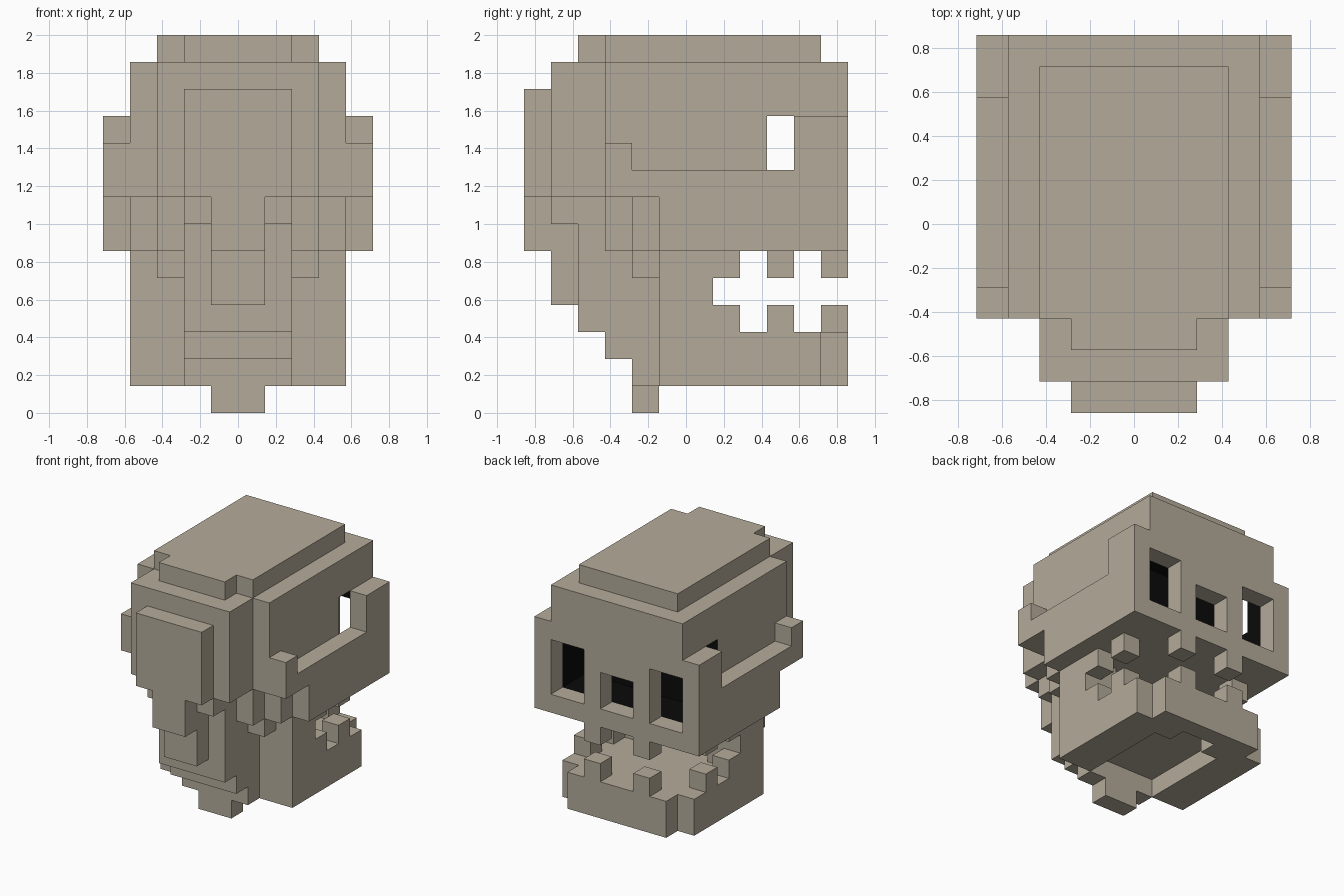
import bpy, bmesh
from mathutils import Vector

cube = bpy.data.objects.get("Cube")
if cube:
    bpy.data.objects.remove(cube, do_unlink=True)

U = 1 / 7  # one block


def material(name, rgb):
    m = bpy.data.materials.new(name)
    m.use_nodes = True
    m.diffuse_color = (*rgb, 1)
    bsdf = next(n for n in m.node_tree.nodes if n.type == 'BSDF_PRINCIPLED')
    bsdf.inputs["Base Color"].default_value = (*rgb, 1)
    bsdf.inputs["Roughness"].default_value = 0.9
    return m


BONE = material("bone", (0.456, 0.407, 0.323))
DARK = material("dark_hollow", (0.003, 0.003, 0.003))


def cells(boxes, mirror=False):
    """Grid cells filled by boxes given as (x0, x1, y0, y1, z0, z1)."""
    out = set()
    for x0, x1, y0, y1, z0, z1 in boxes:
        for x in range(x0, x1):
            for y in range(y0, y1):
                for z in range(z0, z1):
                    out.add((x, y, z))
                    if mirror:
                        out.add((-1 - x, y, z))
    return out


# hollow behind the eyes and nose
HOLLOW = cells([(-4, 4, 3, 5, 7, 11)])


def block_part(name, solid):
    """Skin the exposed sides of a set of cells and merge flat areas."""
    bm = bmesh.new()
    for c in solid:
        for axis in range(3):
            for sign in (-1, 1):
                n = list(c)
                n[axis] += sign
                n = tuple(n)
                if n in solid:
                    continue
                a, b = (axis + 1) % 3, (axis + 2) % 3
                corners = [(0, 0), (1, 0), (1, 1), (0, 1)]
                if sign < 0:
                    corners.reverse()
                verts = []
                for i, j in corners:
                    p = Vector(c)
                    p[axis] += max(sign, 0)
                    p[a] += i
                    p[b] += j
                    verts.append(bm.verts.new(p * U))
                bm.faces.new(verts).material_index = 1 if n in HOLLOW else 0
    bmesh.ops.remove_doubles(bm, verts=bm.verts, dist=1e-4)
    bmesh.ops.dissolve_limit(bm, angle_limit=0.01, verts=bm.verts,
                             edges=bm.edges, delimit={'MATERIAL'})
    mesh = bpy.data.meshes.new(name)
    bm.to_mesh(mesh)
    bm.free()
    mesh.materials.append(BONE)
    mesh.materials.append(DARK)
    ob = bpy.data.objects.new(name, mesh)
    bpy.context.collection.objects.link(ob)
    return ob


# cranium with eye sockets and nose opening
skull = cells([
    (-4, 4, -3, 6, 8, 13),
    (-4, 4, -1, 6, 6, 8),
    (-3, 3, -5, -3, 8, 13),
    (-2, 2, -5, -3, 7, 8),
])
openings = cells([(2, 4, 5, 6, 7, 10)], True) | cells([(-1, 1, 5, 6, 7, 9)])
block_part("cranium", skull - HOLLOW - openings)

# raised crown and stepped plate on the back of the head
block_part("crown", cells([(-3, 3, -3, 5, 13, 14), (-2, 2, -4, -3, 13, 14)]))
block_part("back_plate", cells([(-2, 2, -6, -5, 8, 12), (-1, 1, -6, -5, 6, 8)]))

# cheekbones along both sides
block_part("cheekbones", cells([
    (4, 5, -3, 6, 8, 9),
    (4, 5, -1, 6, 6, 8),
    (4, 5, -3, -2, 9, 10),
    (4, 5, 4, 6, 9, 11),
], True))

# stepped joints under the back of the cranium
block_part("jaw_joints", cells([
    (2, 3, -3, -2, 6, 8),
    (2, 3, -2, -1, 5, 8),
    (3, 4, -2, -1, 6, 8),
], True))

# neck stepping down and forward, with its ridge and tip
block_part("neck", cells([
    (-2, 2, -4, -1, 3, 7),
    (-2, 2, -3, -1, 2, 3),
    (-2, 2, -2, -1, 1, 2),
]))
block_part("neck_ridge", cells([(-1, 1, -5, -4, 4, 7)]))
block_part("neck_tip", cells([(-1, 1, -2, -1, 0, 1)]))

# lower jaw with upright branches and a recess underneath
jaw = cells([(-4, 4, -1, 5, 1, 3), (-3, 3, 5, 6, 1, 3)])
jaw |= cells([(2, 4, -1, 1, 3, 6)], True)
recess = cells([(-2, 2, -1, 4, 1, 2), (-1, 1, 4, 5, 1, 2)])
block_part("lower_jaw", jaw - recess)

# matching rows of teeth
for name, z in (("upper_teeth", 5), ("lower_teeth", 3)):
    block_part(name, cells([
        (1, 2, 5, 6, z, z + 1),
        (3, 4, 3, 4, z, z + 1),
        (3, 4, 1, 2, z, z + 1),
    ], True))
